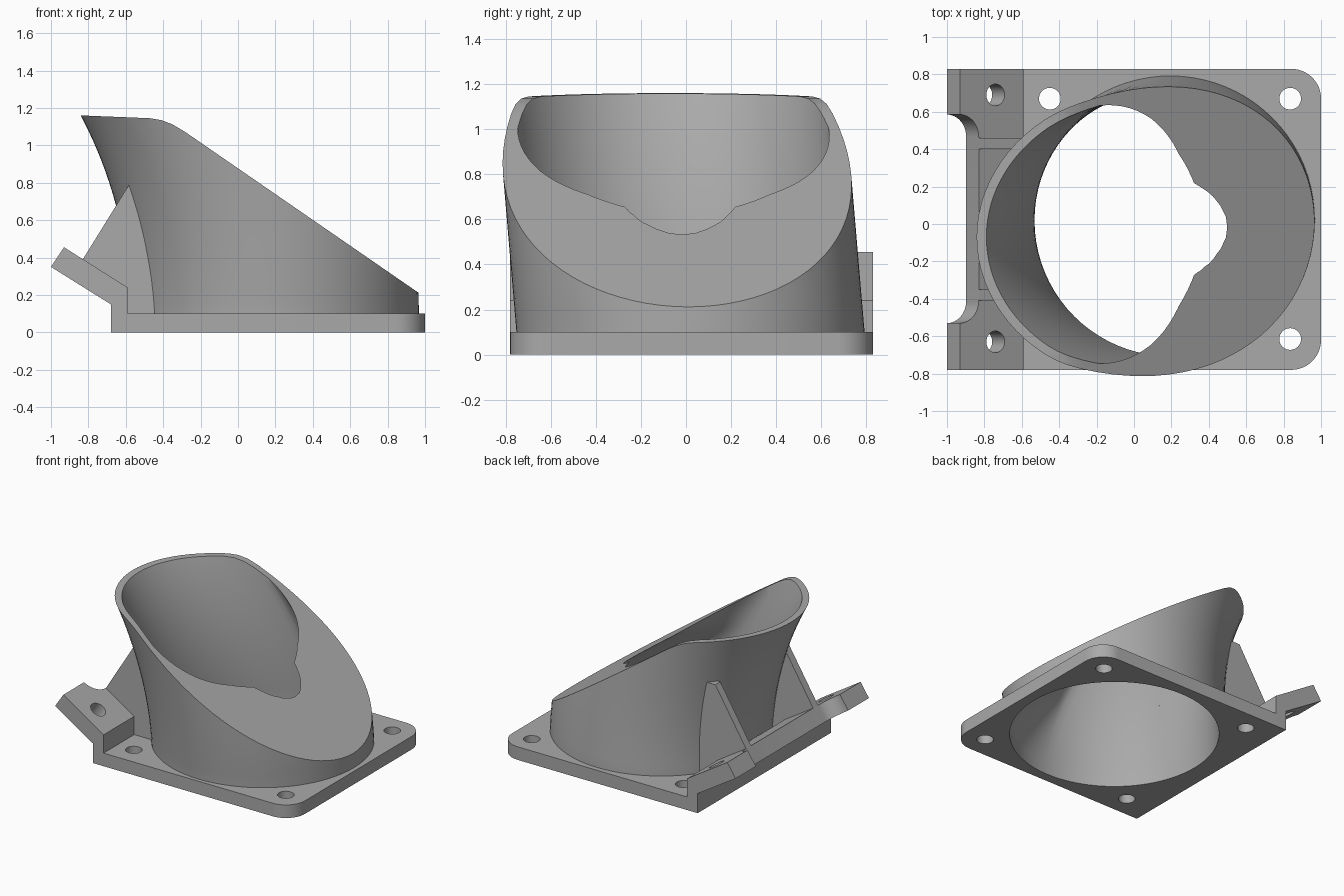
import bpy, bmesh
from math import sin, cos, pi, radians, acos, sqrt
from mathutils import Vector

if "Cube" in bpy.data.objects:
    bpy.data.objects.remove(bpy.data.objects["Cube"])

grey = bpy.data.materials.new("mid_grey")
grey.use_nodes = True
COLOUR = (0.4, 0.4, 0.4, 1)
grey.diffuse_color = COLOUR
grey.node_tree.nodes["Principled BSDF"].inputs["Base Color"].default_value = COLOUR

X, Y, Z = Vector((1, 0, 0)), Vector((0, 1, 0)), Vector((0, 0, 1))
BEND, BASE_X, BASE_Y, PLATE_Z = 3.03, 0.195, 0.02, 0.1
OUTER, INNER = 0.772, 0.727


def finish(name, bm):
    bmesh.ops.recalc_face_normals(bm, faces=bm.faces)
    mesh = bpy.data.meshes.new(name)
    bm.to_mesh(mesh)
    bm.free()
    obj = bpy.data.objects.new(name, mesh)
    bpy.context.collection.objects.link(obj)
    mesh.materials.append(grey)
    return obj


def prism(name, pts, a, b, c, lo, hi, origin=Vector()):
    """Outline in the a-b plane, extruded along c from lo to hi."""
    bm = bmesh.new()
    face = bm.faces.new([bm.verts.new(origin + a * p + b * q + c * lo) for p, q in pts])
    new = bmesh.ops.extrude_face_region(bm, geom=[face])["geom"]
    bmesh.ops.translate(bm, vec=c * (hi - lo), verts=[v for v in new if isinstance(v, bmesh.types.BMVert)])
    return finish(name, bm)


def arc(cx, cy, r, start, end, steps=12):
    return [(cx + r * cos(start + (end - start) * i / steps),
             cy + r * sin(start + (end - start) * i / steps)) for i in range(steps + 1)]


def circle(cx, cy, r):
    return arc(cx, cy, r, 0, 2 * pi, 32)[:-1]


def loft(name, section, angles):
    """Sweep a changing section along the bend, drifting sideways as it rises."""
    bm = bmesh.new()
    rings = []
    for t in angles:
        ring = []
        for u, w in section(t):
            if t < 0:
                x, z = BASE_X + u, PLATE_Z + BEND * t
            else:
                x = BASE_X - BEND + (BEND + u) * cos(t)
                z = PLATE_Z + (BEND + u) * sin(t)
            ring.append(bm.verts.new((x, BASE_Y + w - 0.085 * max(0, z - PLATE_Z), z)))
        rings.append(ring)
    n = len(rings[0])
    for low, high in zip(rings, rings[1:]):
        for i in range(n):
            j = (i + 1) % n
            bm.faces.new((low[i], low[j], high[j], high[i]))
    bm.faces.new(rings[0])
    bm.faces.new(rings[-1])
    return finish(name, bm)


def cut(obj, *cutters):
    for c in cutters:
        mod = obj.modifiers.new("cut", "BOOLEAN")
        mod.operation, mod.solver, mod.object = "DIFFERENCE", "EXACT", c
    bpy.context.view_layer.update()
    mesh = bpy.data.meshes.new_from_object(obj.evaluated_get(bpy.context.evaluated_depsgraph_get()))
    obj.modifiers.clear()
    obj.data = mesh


def interp(t, keys):
    for (t0, v0), (t1, v1) in zip(keys, keys[1:]):
        if t <= t1:
            return v0 + (v1 - v0) * max(0, t - t0) / (t1 - t0)
    return keys[-1][1]


def bore_section(t):
    """Round on the left, squeezed on the right to leave the sloping lid."""
    deg = max(0, t * 180 / pi)
    mid = -0.23 * min(1, deg / 18.7)
    squeeze = interp(deg, [(0, INNER), (10.45, 0.298), (14, 0.29), (20, 0.25)])
    half = sqrt(INNER ** 2 - mid ** 2)
    start, n = acos(mid / INNER), 20
    upper = [(mid + squeeze * cos(pi / 2 * i / n), half * sin(pi / 2 * i / n)) for i in range(n)]
    upper += arc(0, 0, INNER, start, pi, n)
    return upper + [(u, -w) for u, w in upper[-2:0:-1]]


# Cutters for the duct
bore = loft("bore_cutter", bore_section, [-0.06, 0] + [radians(1.25 * i) for i in range(1, 33)])
slope = prism("slope_cutter", [(-1.5, 1.17), (-0.84, 1.16), (-0.47, 1.145), (-0.41, 1.135), (-0.35, 1.112),
                               (-0.28, 1.07), (0.965, 0.212), (1.2, 0.05), (1.2, 3), (-1.5, 3)],
              X, Z, Y, -1.5, 1.5)

# Leaning duct with sloping lid and open mouth
duct = loft("duct", lambda t: arc(0, 0, OUTER, 0, 2 * pi, 80)[:-1],
            [-0.004, 0] + [radians(1.5 * i) for i in range(1, 27)])
cut(duct, slope, bore)

# Mounting plate with two rounded corners and four screw holes
y0, y1, r = -0.78, 0.83, 0.16
outline = [(-0.68, y1), (-0.68, y0)] + arc(1 - r, y0 + r, r, -pi / 2, 0) + arc(1 - r, y1 - r, r, 0, pi / 2)
plate = prism("base_plate", outline, X, Y, Z, 0, PLATE_Z)
screws = [prism("screw_cutter", circle(x, y, 0.058), X, Y, Z, -0.1, 0.13)
          for x in (-0.45, 0.835) for y in (-0.615, 0.67)]
cut(plate, bore, *screws)

# Tilted side tab, notched in the middle, with two holes
tab = prism("side_tab", [(-0.68, PLATE_Z), (-0.68, 0.15), (-1, 0.35), (-0.93, 0.455), (-0.59, 0.24),
                         (-0.59, PLATE_Z)], X, Z, Y, y0, y1)
along = Vector((-0.845, 0, 0.534)).normalized()
normal = Vector((0.534, 0, 0.845)).normalized()
corner = Vector((-0.59, 0, 0.24))
notch_pts = ([(0.6, -0.53), (0.405, -0.53)] + arc(0.404, -0.41, 0.12, 1.5 * pi, pi)
             + arc(0.404, 0.465, 0.12, pi, pi / 2) + [(0.6, 0.585)])
notch = prism("notch_cutter", notch_pts, along, Y, normal, -0.4, 0.3, corner)
tab_holes = [prism("tab_hole_cutter", circle(0.178, y, 0.058), along, Y, normal, -0.4, 0.2, corner)
             for y in (-0.63, 0.69)]
cut(tab, notch, *tab_holes)

# Two triangular gussets between tab and duct
gussets = []
for name, y in (("front_gusset", -0.41), ("back_gusset", 0.4)):
    g = prism(name, [(-0.83, 0.39), (-0.8, 0.35), (-0.6, 0.21), (-0.6, 0.09), (-0.35, 0.09),
                     (-0.45, 0.81), (-0.57, 0.81)], X, Z, Y, y, y + 0.06)
    cut(g, bore)
    gussets.append(g)

for c in [bore, slope, notch] + screws + tab_holes:
    bpy.data.objects.remove(c)

bpy.ops.object.select_all(action="DESELECT")
for obj in [duct, plate, tab] + gussets:
    obj.select_set(True)
bpy.context.view_layer.objects.active = duct
bpy.ops.object.shade_smooth_by_angle(angle=radians(25))
